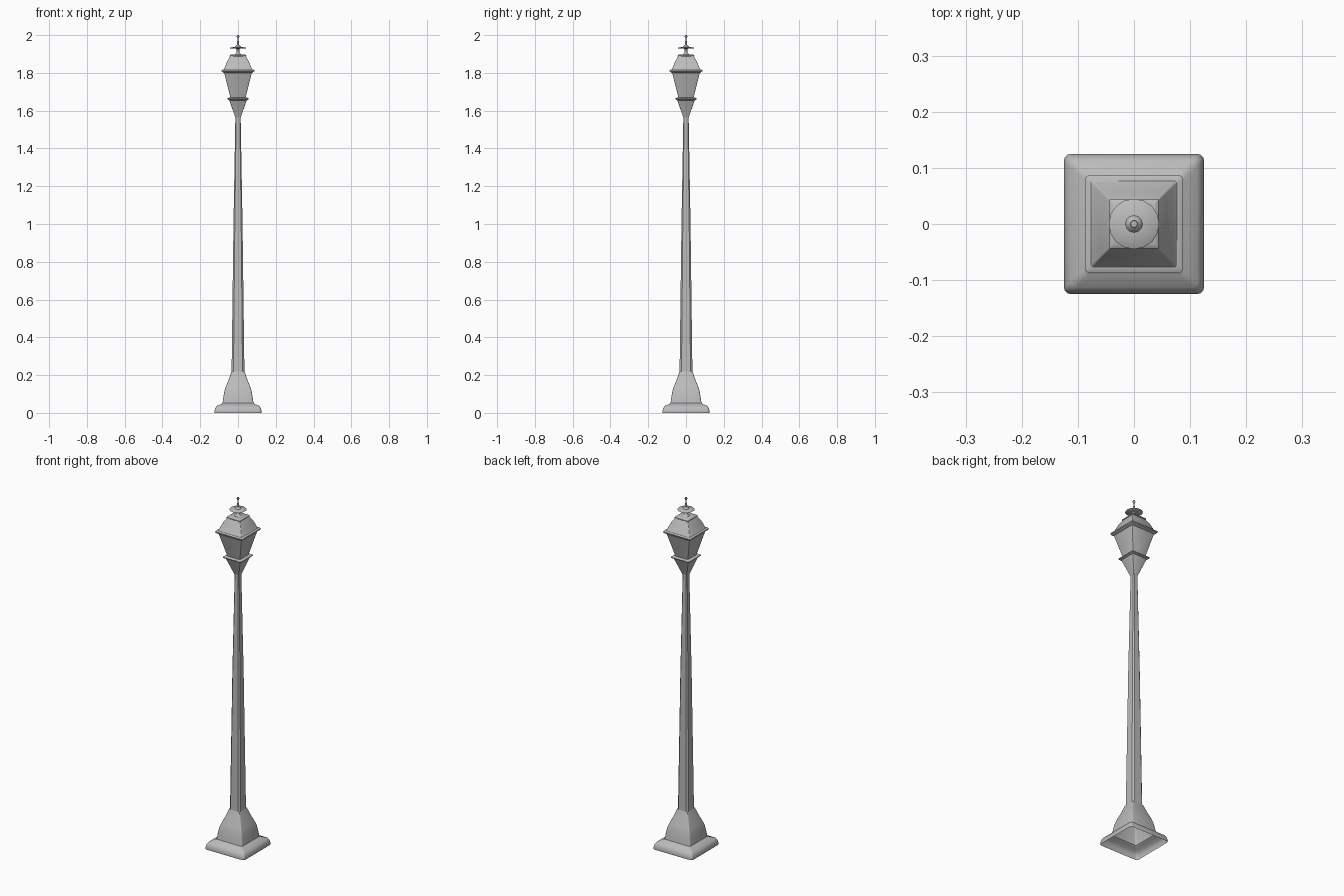
import bpy, bmesh, math

cube = bpy.data.objects.get("Cube")
if cube:
    bpy.data.objects.remove(cube, do_unlink=True)

metal = bpy.data.materials.new("grey_metal")
metal.use_nodes = True
GREY = (0.5, 0.5, 0.5, 1)
metal.diffuse_color = GREY
metal.node_tree.nodes["Principled BSDF"].inputs["Base Color"].default_value = GREY


def square_ring(half, z, corner, steps):
    """Square outline with rounded (or chamfered) corners."""
    centre = half - corner
    points = []
    for quarter in range(4):
        middle = math.radians(45 + 90 * quarter)
        cx = math.copysign(centre, math.cos(middle))
        cy = math.copysign(centre, math.sin(middle))
        for i in range(steps + 1):
            a = math.radians(90) * (quarter + i / steps)
            points.append((cx + corner * math.cos(a), cy + corner * math.sin(a), z))
    return points


def round_ring(radius, z, sides):
    angles = [2 * math.pi * i / sides for i in range(sides)]
    return [(radius * math.cos(a), radius * math.sin(a), z) for a in angles]


def loft(name, rings, cap_bottom=True, cap_top=True, angle=35):
    """Skin a stack of matching rings."""
    bm = bmesh.new()
    loops = [[bm.verts.new(p) for p in ring] for ring in rings]
    for low, high in zip(loops, loops[1:]):
        for i in range(len(low)):
            j = (i + 1) % len(low)
            bm.faces.new((low[i], low[j], high[j], high[i]))
    if cap_bottom:
        bm.faces.new(loops[0][::-1])
    if cap_top:
        bm.faces.new(loops[-1])
    mesh = bpy.data.meshes.new(name)
    bm.to_mesh(mesh)
    bm.free()
    mesh.materials.append(metal)
    obj = bpy.data.objects.new(name, mesh)
    bpy.context.collection.objects.link(obj)
    bpy.ops.object.select_all(action="DESELECT")
    obj.select_set(True)
    bpy.context.view_layer.objects.active = obj
    bpy.ops.object.shade_smooth_by_angle(angle=math.radians(angle))
    return obj


def square_part(name, profile, corner, steps=2, **options):
    """Profile of (half width, height) pairs, corner as a share of half width."""
    return loft(name, [square_ring(h, z, h * corner, steps) for h, z in profile], **options)


def round_part(name, profile, sides):
    return loft(name, [round_ring(r, z, sides) for r, z in profile])


# Hollow foot with a rounded flange and a flared pedestal
square_part("base", [(0.124, 0), (0.125, 0.008), (0.121, 0.025), (0.113, 0.037),
                     (0.092, 0.045), (0.082, 0.053), (0.078, 0.08), (0.072, 0.115),
                     (0.064, 0.14), (0.048, 0.18), (0.034, 0.22)],
            0.1, 3, cap_bottom=False, cap_top=False)

# Tapered pole with chamfered corners
square_part("pole", [(0.034, 0.215), (0.024, 1.0), (0.014, 1.565)], 0.3, 1)

# Lantern: funnel, lower rim, body, upper rim, roof
square_part("lantern_funnel", [(0.013, 1.56), (0.047, 1.657)], 0.06)
square_part("lower_rim", [(0.047, 1.655), (0.056, 1.66), (0.057, 1.665), (0.05, 1.669)], 0.06)
square_part("lantern_body", [(0.039, 1.665), (0.075, 1.808)], 0.04)
square_part("upper_rim", [(0.075, 1.8), (0.086, 1.808), (0.087, 1.814), (0.08, 1.818)], 0.08)
square_part("roof", [(0.078, 1.816), (0.073, 1.822), (0.058, 1.86), (0.042, 1.886)], 0.04)
square_part("roof_cap", [(0.04, 1.884), (0.044, 1.887), (0.044, 1.892), (0.038, 1.897)], 0.06)

# Finial: stem, thin disc, collar and tipped spike
round_part("finial_stem", [(0.02, 1.896), (0.012, 1.902), (0.007, 1.912), (0.007, 1.925),
                           (0.014, 1.93)], 16)
round_part("finial_disc", [(0.012, 1.928), (0.042, 1.93), (0.045, 1.932), (0.042, 1.934),
                           (0.014, 1.938)], 16)
round_part("finial_spike", [(0.016, 1.936), (0.014, 1.941), (0.006, 1.947), (0.005, 1.962),
                            (0.003, 1.975), (0.004, 1.985), (0.007, 1.992), (0.006, 2.0)], 12)
